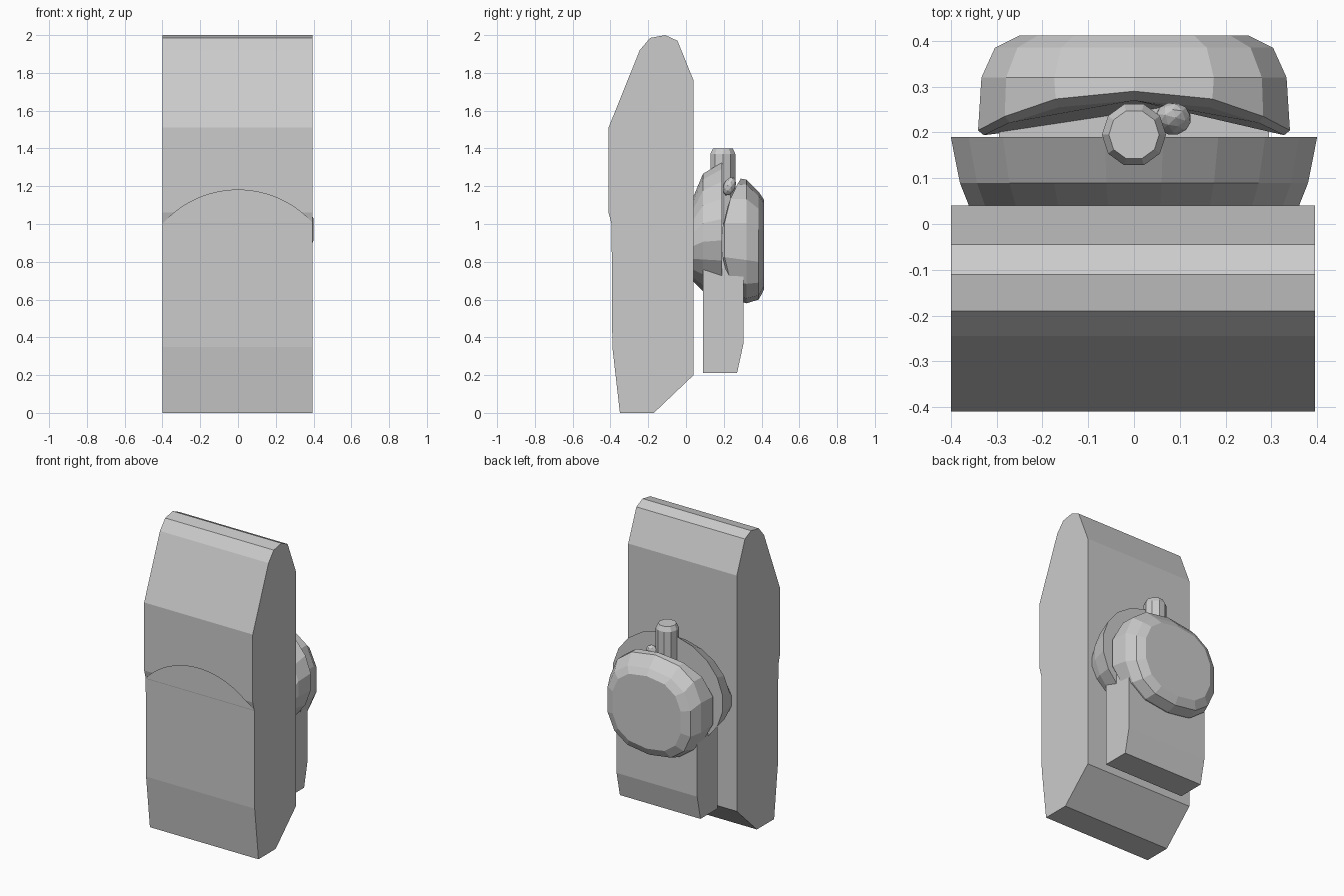
import bpy, bmesh
from math import sin, cos, tau, pi, copysign

if "Cube" in bpy.data.objects:
    bpy.data.objects.remove(bpy.data.objects["Cube"])

grey = bpy.data.materials.new("light_grey")
grey.use_nodes = True
tone = (0.6, 0.6, 0.6, 1)
grey.diffuse_color = tone
grey.node_tree.nodes["Principled BSDF"].inputs["Base Color"].default_value = tone


def loft(name, rings):
    """Join equal rings of points and cap both ends."""
    bm = bmesh.new()
    loops = [[bm.verts.new(p) for p in ring] for ring in rings]
    for a, b in zip(loops, loops[1:]):
        for i in range(len(a)):
            j = (i + 1) % len(a)
            bm.faces.new((a[i], a[j], b[j], b[i]))
    bm.faces.new(loops[0])
    bm.faces.new(loops[-1])
    bmesh.ops.recalc_face_normals(bm, faces=bm.faces)
    mesh = bpy.data.meshes.new(name)
    bm.to_mesh(mesh)
    bm.free()
    mesh.materials.append(grey)
    ob = bpy.data.objects.new(name, mesh)
    bpy.context.collection.objects.link(ob)
    return ob


def side_prism(name, profile, x0, x1):
    """Extrude a (y, z) profile across the width."""
    return loft(name, [[(x, y, z) for y, z in profile] for x in (x0, x1)])


def oval(y, rx, low, high, sides, power=1.0, bow=0.0):
    """Oval ring around the y axis; bow pushes its top and bottom back."""
    mid, rz = (low + high) / 2, (high - low) / 2
    ring = []
    for i in range(sides):
        a = tau * (i + 0.5) / sides
        c, s = cos(a), sin(a)
        ring.append((rx * copysign(abs(c) ** power, c), y + bow * s * s,
                     mid + rz * copysign(abs(s) ** power, s)))
    return ring


# Main slab
slab = side_prism("main_slab", [
    (-0.35, 0), (-0.17, 0), (0.04, 0.2), (0.04, 1.76), (-0.045, 1.97),
    (-0.11, 2.0), (-0.19, 1.985), (-0.245, 1.92), (-0.41, 1.51),
    (-0.41, 1.06), (-0.394, 1.0), (-0.39, 0.35)], -0.4, 0.395)

# Shallow arched recess on the front of the slab
cutter = loft("arch_cutter", [oval(y, 0.534, 0.112, 1.18, 96) for y in (-0.6, -0.395)])
cutter.hide_render = True
cutter.hide_set(True)
cut = slab.modifiers.new("arch", "BOOLEAN")
cut.operation = "DIFFERENCE"
cut.solver = "EXACT"
cut.object = cutter

# Block hanging behind the slab
side_prism("rear_block", [(0.09, 0.21), (0.27, 0.21), (0.305, 0.37),
                          (0.305, 0.85), (0.09, 0.85)], -0.295, 0.295)

# Domed collar growing out of the slab
loft("collar", [oval(0.0, 0.32, 0.75, 1.05, 20), oval(0.04, 0.365, 0.69, 1.15, 20),
                oval(0.09, 0.385, 0.64, 1.27, 20), oval(0.19, 0.405, 0.61, 1.33, 20)])

# Rounded knob, its front rim bowed back at the top
loft("rear_knob", [oval(0.19, 0.335, 0.62, 1.19, 14, 0.85, 0.08),
                   oval(0.2, 0.348, 0.59, 1.24, 14, 0.85, 0.09),
                   oval(0.32, 0.34, 0.58, 1.235, 14, 0.8),
                   oval(0.385, 0.31, 0.60, 1.17, 14, 0.8),
                   oval(0.412, 0.255, 0.65, 1.13, 14, 0.8)])

# Upright peg with a bevelled top
loft("top_peg", [[(r * cos(tau * i / 10), 0.195 + r * sin(tau * i / 10), z)
                  for i in range(10)]
                 for r, z in ((0.07, 0.95), (0.07, 1.37), (0.055, 1.4))])

# Small nub beside the peg
bpy.ops.mesh.primitive_ico_sphere_add(subdivisions=2, radius=0.04, location=(0.085, 0.23, 1.2))
nub = bpy.context.object
nub.name = "side_nub"
nub.scale = (1, 0.8, 1.3)
nub.rotation_euler = (-pi / 8, 0, 0)
nub.data.materials.append(grey)
